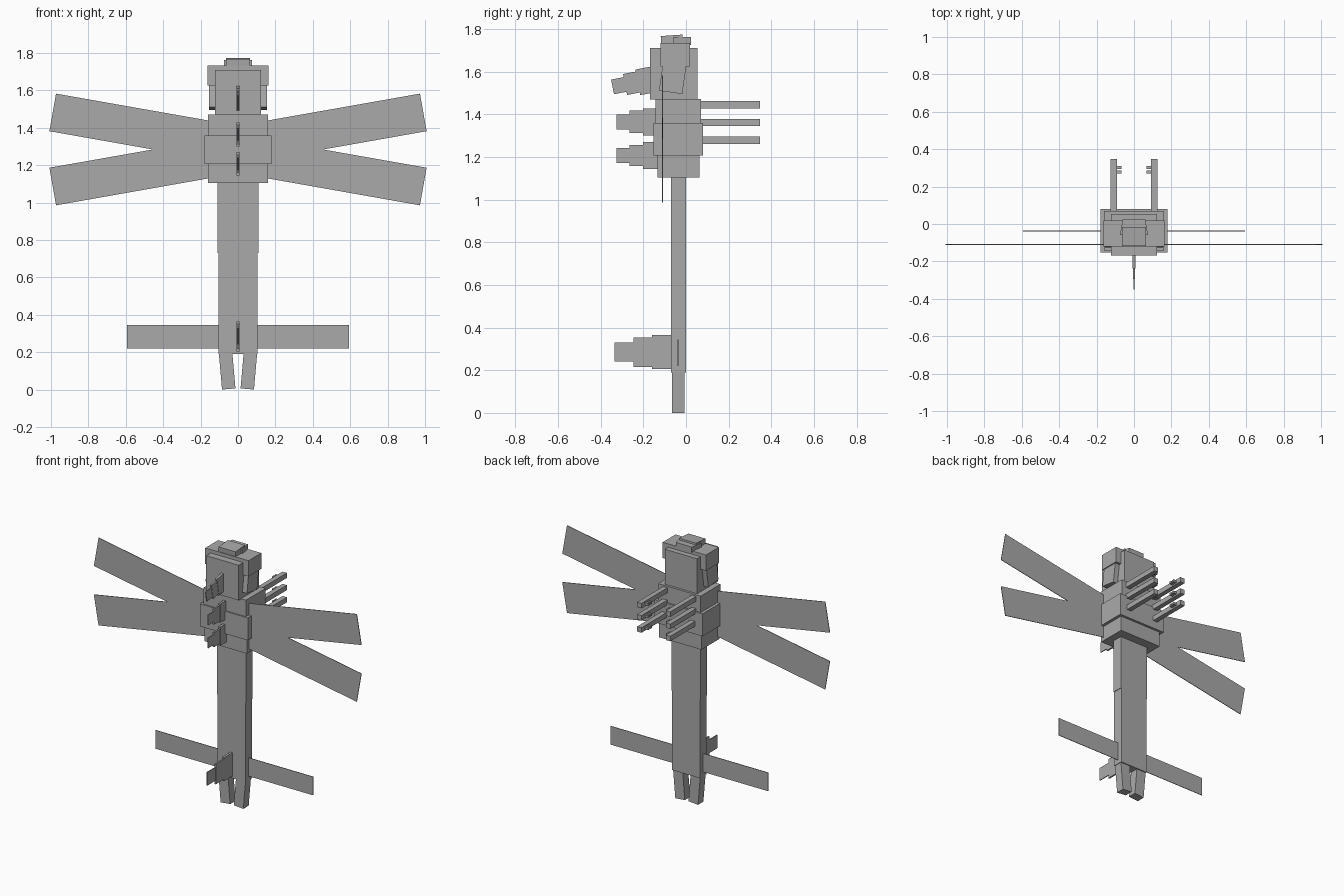
import bpy, bmesh, math
from mathutils import Matrix, Vector

cube = bpy.data.objects.get("Cube")
if cube:
    bpy.data.objects.remove(cube, do_unlink=True)

grey = bpy.data.materials.new("plain_grey")
grey.use_nodes = True
COLOUR = (0.4, 0.4, 0.4, 1)
grey.diffuse_color = COLOUR
grey.node_tree.nodes["Principled BSDF"].inputs["Base Color"].default_value = COLOUR


def box(name, x, y, z, tilt=0, axis="X", front_flare=1):
    """Box between (min, max) ranges, turned about its centre by tilt degrees."""
    ranges = (x, y, z)
    centre = Vector([(a + b) / 2 for a, b in ranges])
    size = [b - a for a, b in ranges]
    bm = bmesh.new()
    bmesh.ops.create_cube(bm, size=1, matrix=Matrix.Diagonal((*size, 1)))
    for v in bm.verts:
        if v.co.y < 0:
            v.co.x *= front_flare
    mesh = bpy.data.meshes.new(name)
    bm.to_mesh(mesh)
    bm.free()
    mesh.materials.append(grey)
    ob = bpy.data.objects.new(name, mesh)
    ob.matrix_world = Matrix.Translation(centre) @ Matrix.Rotation(math.radians(tilt), 4, axis)
    bpy.context.collection.objects.link(ob)
    return ob


def sym(half):
    return (-half, half)


def pair(name, x, y, z, tilt=0, axis="X"):
    """Left part and its mirrored right twin."""
    box("left_" + name, x, y, z, tilt, axis)
    box("right_" + name, (-x[1], -x[0]), y, z, -tilt if axis == "Y" else tilt, axis)


# Abdomen and tail tips
box("upper_abdomen", sym(0.109), (-0.07, 0), (0.73, 1.15))
box("lower_abdomen", sym(0.105), (-0.07, 0), (0.19, 0.73))
pair("tail_tip", (0.023, 0.095), (-0.065, -0.007), (0.003, 0.22), 5, "Y")

# Thorax tiers
box("lower_thorax", sym(0.16), (-0.133, 0.063), (1.104, 1.21))
box("middle_thorax", sym(0.18), (-0.152, 0.08), (1.207, 1.36))
box("upper_thorax", sym(0.16), (-0.143, 0.07), (1.36, 1.472))

# Head, eyes and crown
box("head", sym(0.122), (-0.168, 0.054), (1.47, 1.71))
box("eye_band", sym(0.163), (-0.12, 0.018), (1.625, 1.733))
pair("lower_eye", (0.1, 0.156), (-0.117, -0.007), (1.502, 1.645), -8)
box("front_crown", sym(0.064), (-0.117, -0.015), (1.725, 1.77), 4)
box("rear_crown", sym(0.06), (-0.058, 0.024), (1.725, 1.762), 0, "X", 1.25)

# Wings: thin plates sloping ten degrees from the thorax
WING_Y = (-0.112, -0.108)
MID_Z = 1.284
for label, sign in (("upper", 1), ("lower", -1)):
    mid = MID_Z + sign * 0.114
    pair(label + "_wing", (0.03, 0.998), WING_Y, (mid - 0.102, mid + 0.102), -10 * sign, "Y")
box("tail_wing", sym(0.593), (-0.039, -0.035), (0.219, 0.345))


def fin(name, root, step, z, heights, droop=0):
    """Three stepped plates reaching forward, thinner towards the tip."""
    half_widths = (0.008, 0.0055, 0.003)
    for i, (half, h) in enumerate(zip(half_widths, heights)):
        near = root - i * step
        mid = z - i * step * math.tan(math.radians(droop))
        inner = near + (0.02 if i == 0 else 0.004)
        box(f"{name}_plate_{i + 1}", sym(half), (near - step, inner),
            (mid - h / 2, mid + h / 2), droop)


fin("head_fin", -0.168, 0.059, 1.557, (0.122, 0.1, 0.07), 11)
fin("upper_thorax_fin", -0.14, 0.062, 1.364, (0.127, 0.106, 0.07))
fin("lower_thorax_fin", -0.14, 0.062, 1.207, (0.127, 0.1, 0.07))
fin("tail_fin", -0.072, 0.0875, 0.285, (0.16, 0.138, 0.09))

# Legs reaching backwards, each with two small nubs on the inner side
for i, z in enumerate((1.444, 1.361, 1.278)):
    pair(f"leg_{i + 1}", (0.092, 0.125), (0.04, 0.348), (z - 0.017, z + 0.017))
    for j, y in enumerate((0.278, 0.303)):
        pair(f"leg_{i + 1}_nub_{j + 1}", (0.068, 0.094), (y - 0.008, y + 0.008),
             (z - 0.008, z + 0.008))
